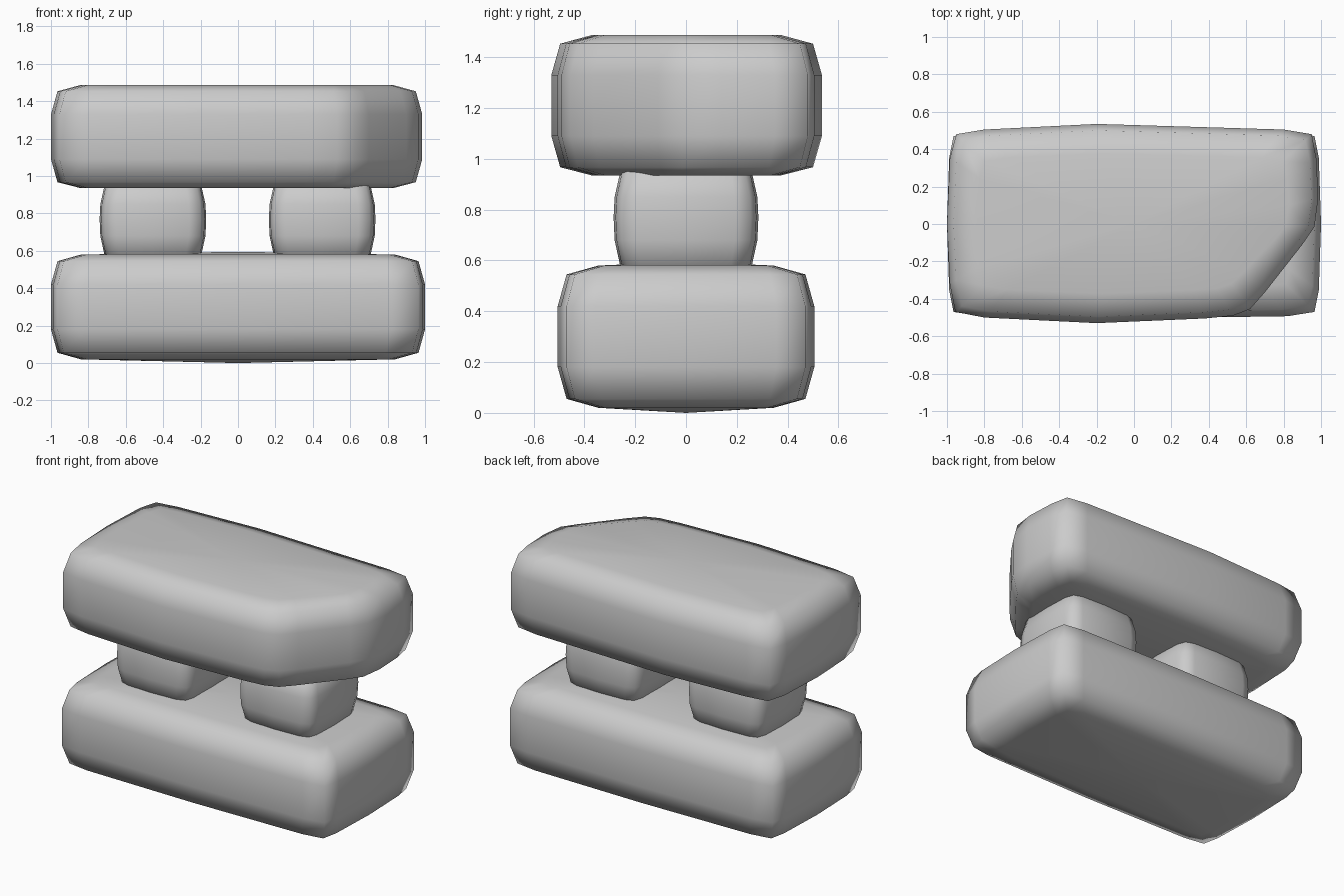
import bpy, bmesh

if "Cube" in bpy.data.objects:
    bpy.data.objects.remove(bpy.data.objects["Cube"])


def soft_rect(hx, hy, ex, ey, corner, bulge):
    """Counter-clockwise plan of a pillowed rectangle."""
    quarter = [(hx, 0), (hx - bulge, hy - ey), (hx - corner, hy - corner),
               (hx - ex, hy - bulge), (0, hy)]
    left = [(-x, y) for x, y in reversed(quarter[:-1])]
    upper = quarter + left
    lower = [(-x, -y) for x, y in upper[1:-1]]
    return upper + lower


def stone(name, plan, rings, z_bottom, z_top, loc=(0, 0)):
    """Loft inset copies of the plan through (z, inset) rings and close the ends."""
    hx = max(abs(p[0]) for p in plan)
    hy = max(abs(p[1]) for p in plan)
    bm = bmesh.new()
    loops = [[bm.verts.new((x * (1 - d / hx), y * (1 - d / hy), z)) for x, y in plan]
             for z, d in rings]
    n = len(plan)
    for a, b in zip(loops, loops[1:]):
        for i in range(n):
            j = (i + 1) % n
            bm.faces.new((a[i], a[j], b[j], b[i]))
    low = bm.verts.new((0, 0, z_bottom))
    high = bm.verts.new((0, 0, z_top))
    for i in range(n):
        j = (i + 1) % n
        bm.faces.new((low, loops[0][j], loops[0][i]))
        bm.faces.new((high, loops[-1][i], loops[-1][j]))
    bmesh.ops.recalc_face_normals(bm, faces=bm.faces)
    for f in bm.faces:
        f.smooth = True
    me = bpy.data.meshes.new(name)
    bm.to_mesh(me)
    bm.free()
    ob = bpy.data.objects.new(name, me)
    ob.location = (loc[0], loc[1], 0)
    bpy.context.collection.objects.link(ob)
    return ob


# Lower slab
stone("lower_slab", soft_rect(1.0, 0.505, 0.18, 0.15, 0.035, 0.012),
      [(0.02, 0.16), (0.055, 0.035), (0.18, 0), (0.42, 0), (0.545, 0.035), (0.58, 0.16)],
      0.0, 0.595)

# Two pillars, ends sunk into the slabs
for side, x in (("left", -0.455), ("right", 0.45)):
    stone(side + "_pillar", soft_rect(0.285, 0.285, 0.09, 0.09, 0.03, 0.008),
          [(0.535, 0.10), (0.56, 0.03), (0.68, 0.004), (0.77, 0), (0.85, 0.004),
           (0.965, 0.03), (0.99, 0.10)], 0.53, 1.0, (x, 0))

# Upper slab with its front right corner cut off
upper_plan = [(0.985, 0.14), (0.975, 0.35), (0.95, 0.48), (0.8, 0.505), (-0.2, 0.535),
              (-0.8, 0.505), (-0.95, 0.48), (-0.985, 0.35), (-1.0, 0.0), (-0.985, -0.32),
              (-0.955, -0.47), (-0.8, -0.5), (-0.2, -0.53), (0.38, -0.505), (0.53, -0.49),
              (0.62, -0.455), (0.70, -0.365), (0.90, -0.11), (0.965, -0.015)]
stone("upper_slab", upper_plan,
      [(0.935, 0.16), (0.967, 0.035), (1.09, 0), (1.33, 0), (1.453, 0.035), (1.487, 0.16)],
      0.94, 1.482)
